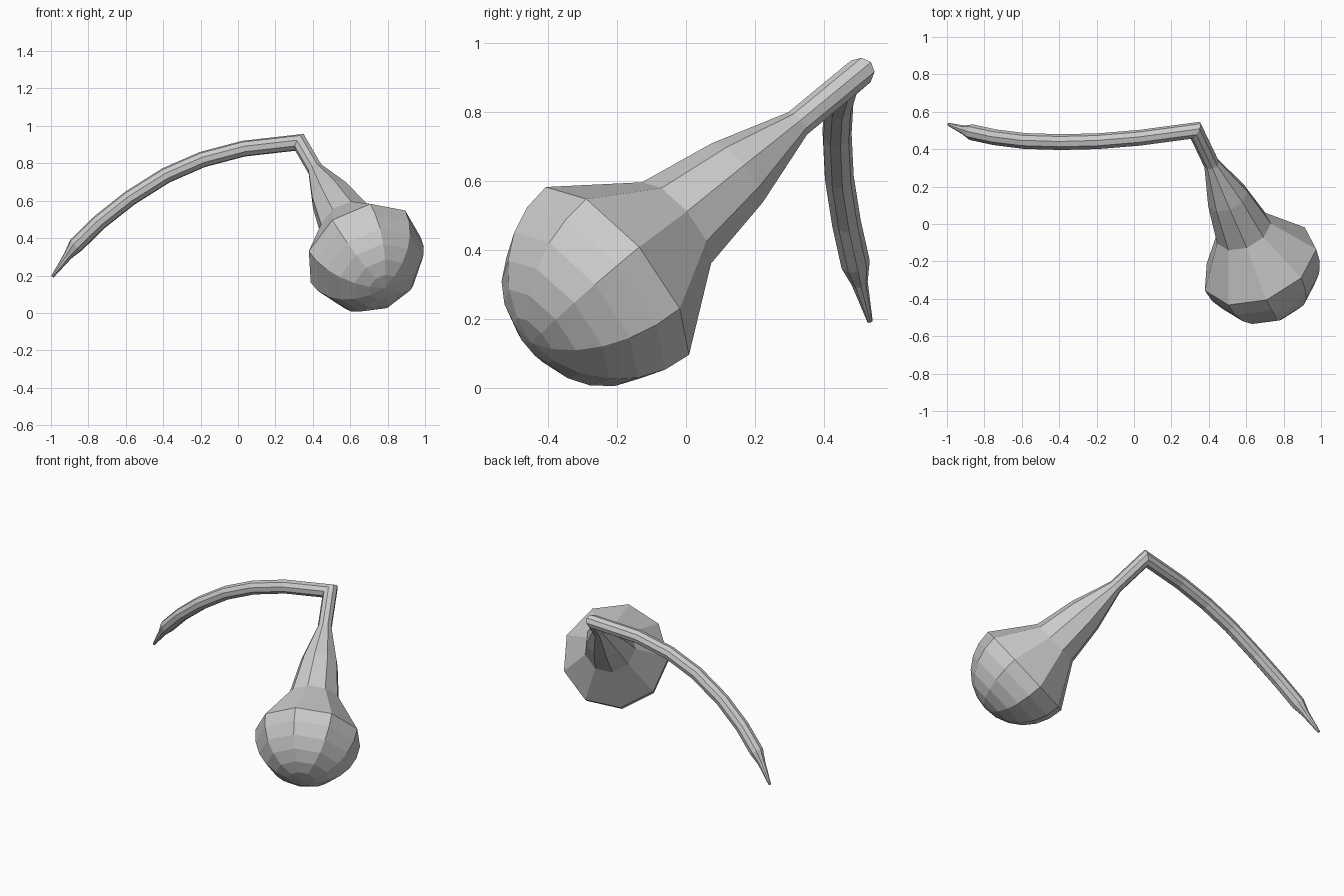
import bpy
import bmesh
from math import sin, cos, tau, radians
from mathutils import Vector

cube = bpy.data.objects.get("Cube")
if cube:
    bpy.data.objects.remove(cube)

SIDES = 9
DOME_RADIUS = 0.325
dome_center = Vector((0.67, -0.212, 0.325))
elbow = Vector((0.33, 0.5, 0.912))
axis = (elbow - dome_center).normalized()

grey = bpy.data.materials.new("plain grey")
grey.use_nodes = True
colour = (0.6, 0.6, 0.6, 1)
grey.diffuse_color = colour
grey.node_tree.nodes["Principled BSDF"].inputs["Base Color"].default_value = colour


def sweep(name, stations, start_up, sides, material):
    """Loft a polygon along (point, radius) stations with mitred corners."""
    points = [p for p, r in stations]
    bm = bmesh.new()
    tangent = (points[1] - points[0]).normalized()
    up = (start_up - start_up.dot(tangent) * tangent).normalized()
    rings = []
    for i, (point, radius) in enumerate(stations):
        out = (points[i + 1] - point).normalized() if i + 1 < len(points) else tangent
        normal = (tangent + out).normalized()
        side = tangent.cross(up)
        ring = []
        for k in range(sides):
            a = tau * k / sides
            offset = radius * (cos(a) * up + sin(a) * side)
            offset -= tangent * (offset.dot(normal) / tangent.dot(normal))
            ring.append(bm.verts.new(point + offset))
        rings.append(ring)
        up = tangent.rotation_difference(out) @ up
        tangent = out
    for a, b in zip(rings, rings[1:]):
        for k in range(sides):
            n = (k + 1) % sides
            bm.faces.new((a[k], a[n], b[n], b[k]))
    bm.faces.new(rings[-1])
    # Close the start to a single pole
    bmesh.ops.pointmerge(bm, verts=rings[0], merge_co=points[0])
    bmesh.ops.recalc_face_normals(bm, faces=bm.faces)
    mesh = bpy.data.meshes.new(name)
    bm.to_mesh(mesh)
    bm.free()
    mesh.materials.append(material)
    obj = bpy.data.objects.new(name, mesh)
    bpy.context.collection.objects.link(obj)
    return obj


# Rounded dome of the bulb, from its pole to its widest ring
stations = []
for degrees in range(90, -1, -15):
    a = radians(degrees)
    stations.append((dome_center - axis * DOME_RADIUS * sin(a),
                     max(DOME_RADIUS * cos(a), 0.001)))

# Neck tapering up to the elbow
for t, radius in ((0.25, 0.157), (0.5, 0.115), (0.75, 0.043), (1, 0.043)):
    stations.append((dome_center.lerp(elbow, t), radius))

# Arched stem
arch = ((0.03, 0.46, 0.878), (-0.19, 0.442, 0.82), (-0.385, 0.437, 0.735),
        (-0.58, 0.443, 0.612), (-0.74, 0.463, 0.485), (-0.865, 0.49, 0.363))
stations += [(Vector(p), 0.043) for p in arch]

# Pinched, pointed tip
stations += [(Vector((-0.91, 0.503, 0.305)), 0.024),
             (Vector((-0.992, 0.533, 0.194)), 0.008)]

sweep("bulb_with_stem", stations, Vector((0.04, -0.2, 0.26)), SIDES, grey)
